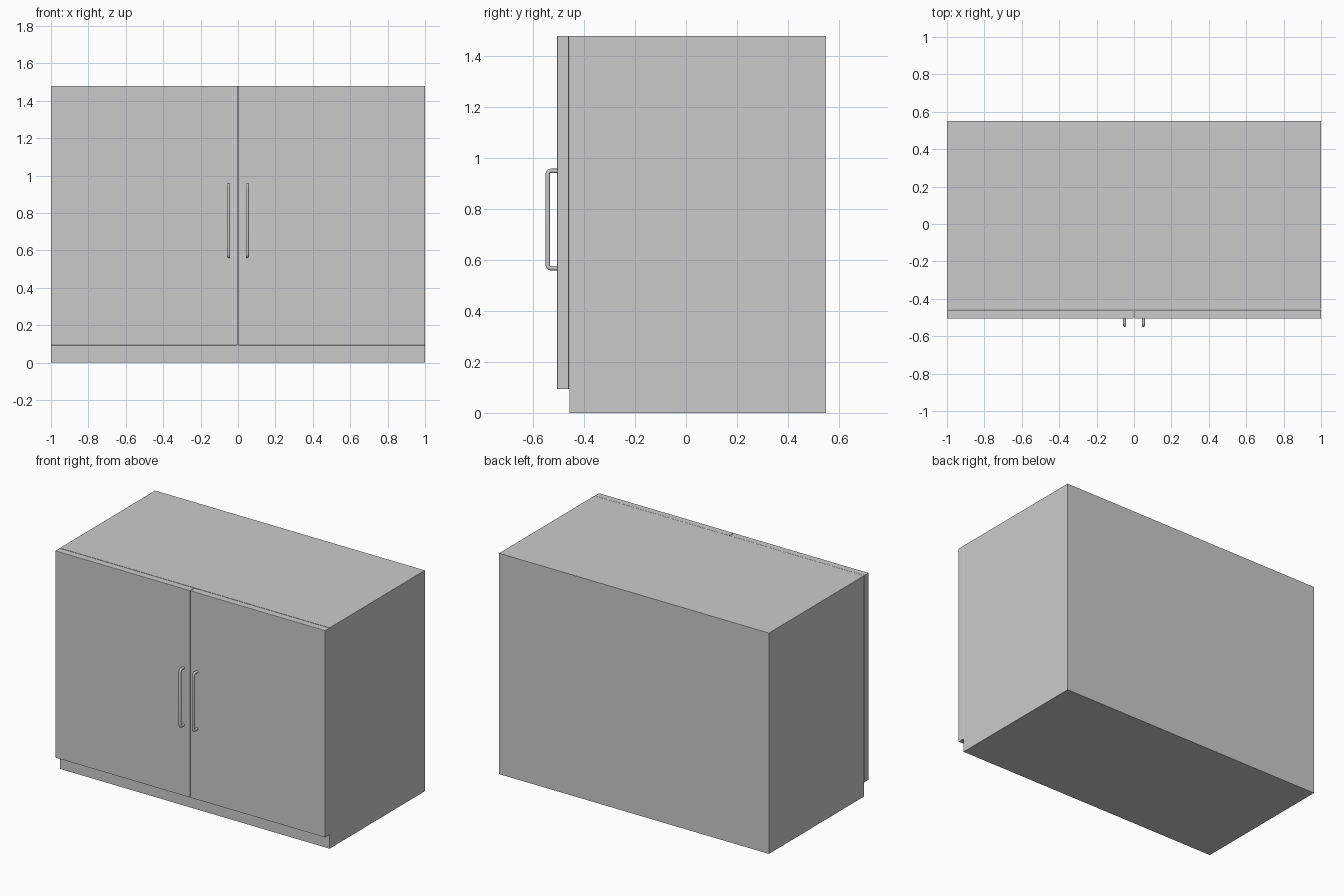
import bpy, math

if "Cube" in bpy.data.objects:
    bpy.data.objects.remove(bpy.data.objects["Cube"])


def box(name, x, y, z, bevel=0.0):
    """Box from (min, max) ranges, with optional small rounded edges."""
    bpy.ops.mesh.primitive_cube_add(
        size=1, location=[(r[0] + r[1]) / 2 for r in (x, y, z)])
    ob = bpy.context.object
    ob.name = name
    ob.scale = [r[1] - r[0] for r in (x, y, z)]
    bpy.ops.object.transform_apply(location=False, rotation=False, scale=True)
    if bevel:
        mod = ob.modifiers.new("edge_bevel", 'BEVEL')
        mod.width = bevel
        mod.segments = 2
    return ob


def handle(name, x):
    """Round bar pull: a tube swept along a U path with filleted corners."""
    back, front, low, high = -0.503, -0.5425, 0.568, 0.95
    fillet, steps = 0.011, 5
    path = [(back, low)]
    for cz, start in ((low + fillet, -90), (high - fillet, 180)):
        for i in range(steps + 1):
            # quarter turn from post to bar, then from bar to post
            a = math.radians(start - 90 * i / steps)
            path.append((front + fillet + fillet * math.cos(a),
                         cz + fillet * math.sin(a)))
    path.append((back, high))

    curve = bpy.data.curves.new(name, 'CURVE')
    curve.dimensions = '3D'
    curve.bevel_depth = 0.0085
    curve.bevel_resolution = 4
    curve.use_fill_caps = True
    spline = curve.splines.new('POLY')
    spline.points.add(len(path) - 1)
    for p, (y, z) in zip(spline.points, path):
        p.co = (x, y, z, 1)
    spline.use_smooth = True
    ob = bpy.data.objects.new(name, curve)
    bpy.context.collection.objects.link(ob)
    return ob


# Cabinet body, its lower front edge showing below the doors as a plinth
box("cabinet_body", (-1, 1), (-0.458, 0.55), (0, 1.48))

# Pair of doors with a thin gap, each with a vertical pull near the centre
for side, s in (("left", -1), ("right", 1)):
    box(side + "_door", sorted((s * 0.002, s * 1.0)), (-0.506, -0.46),
        (0.093, 1.48), bevel=0.002)
    handle(side + "_handle", s * 0.05)
